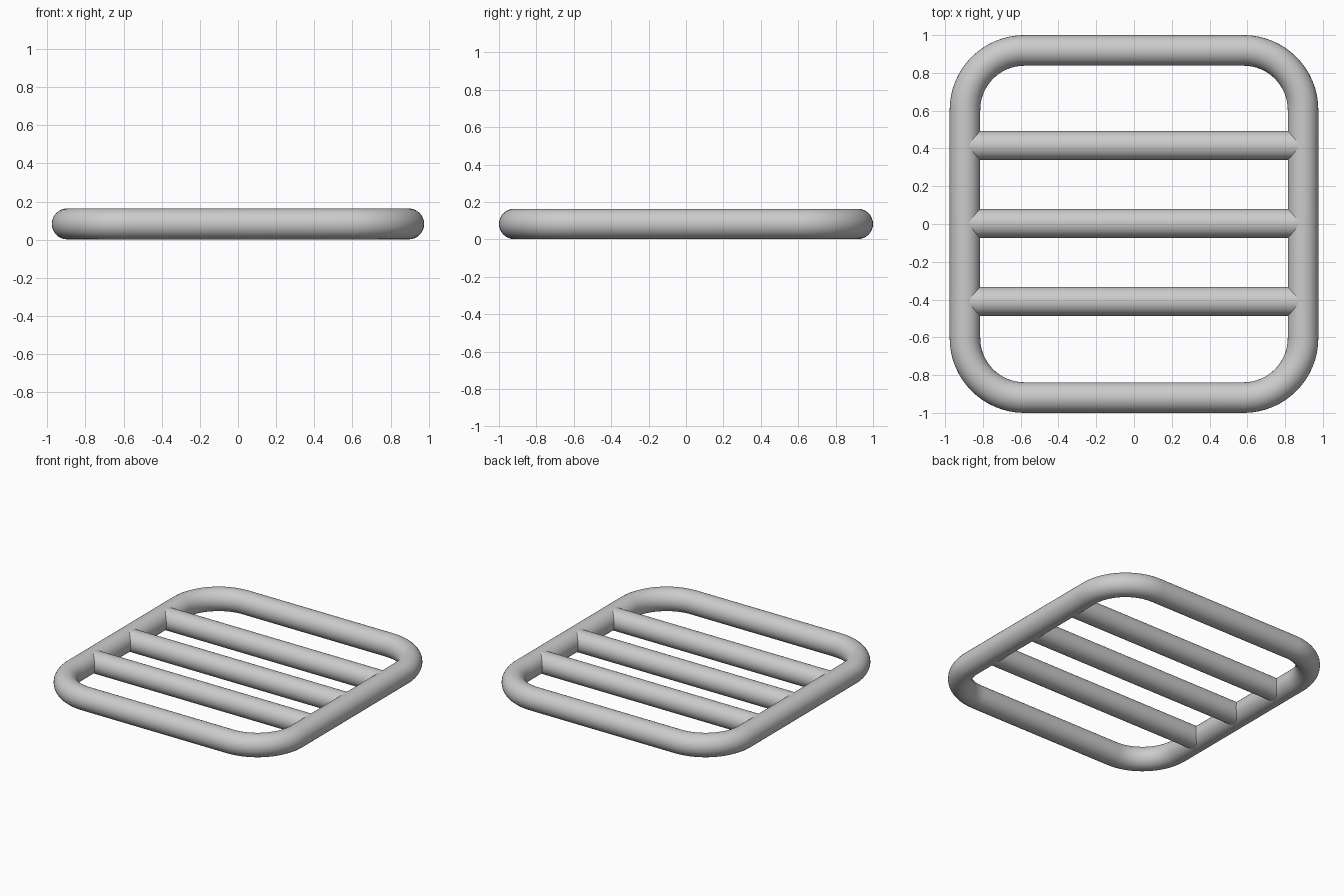
import bpy, bmesh
from math import sin, cos, pi, radians

if "Cube" in bpy.data.objects:
    bpy.data.objects.remove(bpy.data.objects["Cube"])

R = 0.081               # frame tube radius
Z = 0.083               # height of all tube centrelines
CX, CY, BEND = 0.895, 0.919, 0.315   # centreline half sizes and corner radius
SIDES, ARC = 32, 16


def finish(name, bm):
    bmesh.ops.recalc_face_normals(bm, faces=bm.faces)
    mesh = bpy.data.meshes.new(name)
    bm.to_mesh(mesh)
    bm.free()
    ob = bpy.data.objects.new(name, mesh)
    bpy.context.collection.objects.link(ob)
    bpy.ops.object.select_all(action='DESELECT')
    ob.select_set(True)
    bpy.context.view_layer.objects.active = ob
    bpy.ops.object.shade_smooth_by_angle(angle=radians(35))
    return ob


def tube(name, path, radius, closed):
    """Sweep a round section along (x, y, outward angle) stations."""
    bm = bmesh.new()
    rings = []
    for x, y, a in path:
        ring = []
        for i in range(SIDES):
            t = 2 * pi * i / SIDES
            d = radius * cos(t)
            ring.append(bm.verts.new((x + d * cos(a), y + d * sin(a), Z + radius * sin(t))))
        rings.append(ring)
    pairs = list(zip(rings, rings[1:]))
    if closed:
        pairs.append((rings[-1], rings[0]))
    else:
        bm.faces.new(rings[0])
        bm.faces.new(rings[-1])
    for a, b in pairs:
        for i in range(SIDES):
            j = (i + 1) % SIDES
            bm.faces.new((a[i], a[j], b[j], b[i]))
    return finish(name, bm)


# Rounded rectangular outer frame
path = []
for k, (sx, sy) in enumerate([(1, 1), (-1, 1), (-1, -1), (1, -1)]):
    for i in range(ARC + 1):
        a = pi / 2 * (k + i / ARC)
        path.append((sx * (CX - BEND) + BEND * cos(a),
                     sy * (CY - BEND) + BEND * sin(a), a))
tube("outer_frame", path, R, True)

# Three cross bars running into the side rails
for n, y in enumerate((-0.41, 0.003, 0.415)):
    tube(f"cross_bar_{n + 1}", [(-CX, y, pi / 2), (CX, y, pi / 2)], 0.077, False)
